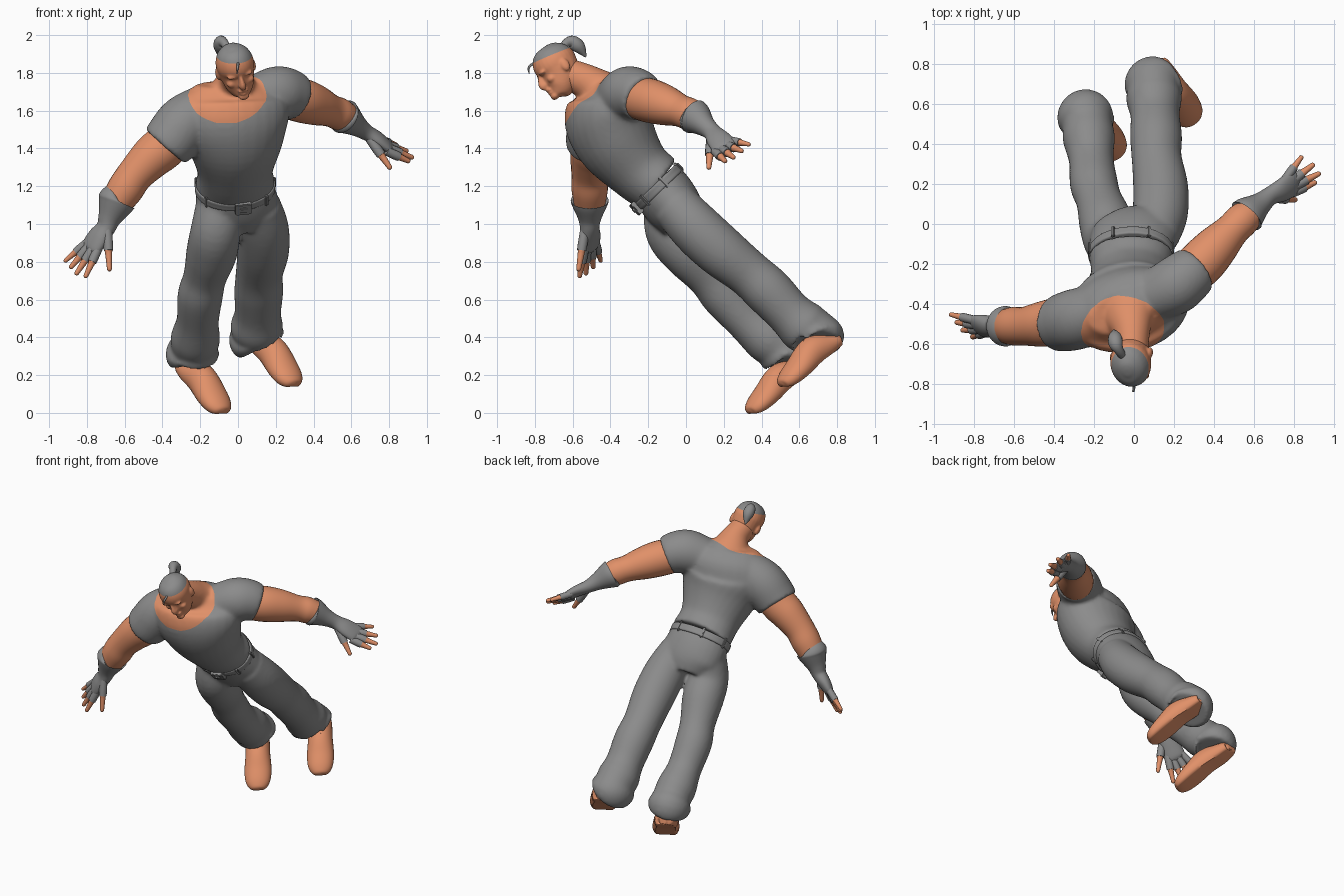
import bpy, bmesh
from math import sin, cos, pi
from mathutils import Vector, Matrix

old = bpy.data.objects.get("Cube")
if old:
    bpy.data.objects.remove(old, do_unlink=True)

def material(name, rgb):
    mat = bpy.data.materials.new(name)
    mat.use_nodes = True
    mat.diffuse_color = (*rgb, 1)
    mat.node_tree.nodes["Principled BSDF"].inputs["Base Color"].default_value = (*rgb, 1)
    return mat

cloth = material("grey cloth", (.26, .26, .26))
skin = material("warm skin", (.75, .28, .14))
made = []

def loft(bm, rings, side, side_end=None, flat=-1, steps=5, segs=28):
    """Skin smooth elliptical rings (x, y, z, half width, half depth)."""
    side, side_end = Vector(side), Vector(side_end or side)
    keys = [Vector(r) for r in rings]
    keys = [keys[0] * 2 - keys[1]] + keys + [keys[-1] * 2 - keys[-2]]
    path = []
    for a, b, c, d in zip(keys, keys[1:], keys[2:], keys[3:]):
        for t in (i / steps for i in range(steps)):
            path.append((b * 2 + (c - a) * t + (a * 2 - b * 5 + c * 4 - d) * t * t
                         + (b * 3 - a - c * 3 + d) * t ** 3) / 2)
    path.append(keys[-2])
    centres = [Vector(p[:3]) for p in path]
    last = len(path) - 1
    loops = []
    for i, (p, centre) in enumerate(zip(path, centres)):
        along = (centres[min(i + 1, last)] - centres[max(i - 1, 0)]).normalized()
        s = side.lerp(side_end, i / last)
        s = (s - along * s.dot(along)).normalized()
        f = along.cross(s)
        turns = [2 * pi * k / segs for k in range(segs)]
        loops.append([bm.verts.new(centre + s * p[3] * cos(a) + f * p[4] * max(sin(a), flat)) for a in turns])
    for low, high in zip(loops, loops[1:]):
        for k in range(segs):
            n = (k + 1) % segs
            bm.faces.new((low[k], low[n], high[n], high[k]))
    bm.faces.new(loops[0])
    bm.faces.new(loops[-1])

def make(name, bm, *mats):
    bmesh.ops.recalc_face_normals(bm, faces=bm.faces)
    mesh = bpy.data.meshes.new(name)
    bm.to_mesh(mesh)
    bm.free()
    obj = bpy.data.objects.new(name, mesh)
    bpy.context.collection.objects.link(obj)
    for mat in mats:
        mesh.materials.append(mat)
    made.append(obj)
    return obj

def part(name, mat, rings, side, **options):
    bm = bmesh.new()
    loft(bm, rings, side, **options)
    return make(name, bm, mat)

def round_rings(rings):
    return [(*r, r[3]) for r in rings]

def fuse(obj, voxel, softness, *mats):
    """Blend overlapping volumes into one smooth skin and return it for editing."""
    remesh = obj.modifiers.new("blend", "REMESH")
    remesh.mode = "VOXEL"
    remesh.voxel_size = voxel
    obj.modifiers.new("soften", "SMOOTH").iterations = softness
    graph = bpy.context.evaluated_depsgraph_get()
    obj.data = bpy.data.meshes.new_from_object(obj.evaluated_get(graph))
    obj.modifiers.clear()
    obj.data.materials.clear()
    for mat in mats:
        obj.data.materials.append(mat)
    bm = bmesh.new()
    bm.from_mesh(obj.data)
    return bm

hip_side, chest_side, up = (1, .1, 0), Vector((.93, .31, .2)).normalized(), (0, 0, 1)

# Shirt and neck: torso and both sleeves, with a scooped neckline showing skin
bm = bmesh.new()
loft(bm, [(-.015, -.15, 1.21, .212, .162), (-.015, -.25, 1.29, .202, .174), (-.015, -.36, 1.43, .257, .215),
          (-.025, -.415, 1.56, .305, .225), (-.03, -.415, 1.66, .29, .185), (-.03, -.43, 1.745, .2, .11)],
     hip_side, side_end=chest_side)
loft(bm, round_rings([(.1, -.36, 1.66, .13), (.2, -.31, 1.69, .144), (.26, -.265, 1.688, .138),
                      (.31, -.225, 1.665, .126)]), up)
loft(bm, round_rings([(-.13, -.43, 1.63, .13), (-.27, -.47, 1.54, .152), (-.35, -.49, 1.45, .147),
                      (-.385, -.49, 1.41, .14)]), up)
loft(bm, [(-.03, -.4, 1.66, .18, .13), (-.02, -.48, 1.72, .125, .108), (-.01, -.55, 1.765, .09, .09),
          (-.01, -.65, 1.8, .08, .085)], chest_side)
shirt = make("shirt_and_neck", bm)
bm = fuse(shirt, .011, 14, cloth, skin)
for face in bm.faces:
    centre = face.calc_center_median()
    offset = centre - Vector((-.055, -.54, 1.7))
    offset -= chest_side * offset.dot(chest_side) * .08
    on_neck = (centre - Vector((-.01, -.61, 1.8))).length < .13
    face.material_index = int(on_neck or offset.length < .195)
hem = {}
for edge in bm.edges:
    if len({f.material_index for f in edge.link_faces}) == 2:
        for a, b in (edge.verts, reversed(edge.verts)):
            hem.setdefault(a, []).append(b)
for _ in range(6):
    moved = {v: (v.co + sum((n.co for n in near), Vector()) / len(near)) / 2 for v, near in hem.items()}
    for v, co in moved.items():
        v.co = co
bm.to_mesh(shirt.data)

# Trousers: hips and two loose legs with bunched cuffs
bm = bmesh.new()
loft(bm, [(-.015, -.16, 1.22, .2, .15), (-.01, -.1, 1.14, .215, .155), (.005, -.05, 1.07, .212, .146),
          (.01, -.01, 1.0, .16, .12)], hip_side)
loft(bm, round_rings([(.1, -.06, 1.1, .125), (.13, .05, .98, .138), (.133, .18, .86, .138),
                      (.113, .33, .74, .125), (.11, .435, .645, .13), (.105, .545, .53, .123),
                      (.1, .62, .46, .139), (.098, .67, .425, .133), (.1, .69, .395, .15),
                      (.122, .695, .36, .13)]), hip_side)
loft(bm, round_rings([(-.1, -.1, 1.09, .125), (-.12, -.08, .955, .133), (-.14, .01, .845, .135),
                      (-.175, .12, .72, .115), (-.2, .2, .62, .12), (-.213, .32, .49, .112),
                      (-.225, .425, .4, .13), (-.232, .495, .345, .126), (-.24, .53, .31, .144),
                      (-.23, .535, .265, .125)]), hip_side)
trousers = make("trousers", bm)
fuse(trousers, .011, 12, cloth).free()

# Belt, buckle and loops around the waist
waist, axis = Vector((-.015, -.145, 1.195)), Vector((0, -.69, .72))
across, depth = Vector((1, 0, 0)), Vector((0, -.72, -.69))
part("belt", cloth, [(*(waist + axis * h), .208 + grow, .158 + grow) for h, grow in
                     ((-.026, -.015), (-.022, .004), (0, .006), (.022, .004), (.026, -.015))], hip_side)

def plate(name, angle, width, height, thick):
    out = (across * sin(angle) * .16 + depth * cos(angle) * .21).normalized()
    frame = Matrix((axis.cross(out), out, axis)).transposed().to_4x4()
    frame.translation = waist + across * sin(angle) * .212 + depth * cos(angle) * .163
    box = bmesh.new()
    bmesh.ops.create_cube(box, size=1, matrix=frame @ Matrix.Diagonal((width, thick, height, 1)))
    bmesh.ops.bevel(box, geom=box.edges[:], offset=.004, segments=2, affect="EDGES")
    make(name, box, cloth)

plate("buckle", .2, .085, .075, .035)
plate("buckle_tongue", .2, .04, .03, .05)
for i, angle in enumerate((-2.7, -1.8, -.8, .9, 1.8, 2.7)):
    plate(f"belt_loop_{i}", angle, .018, .07, .016)

# Feet: one shape, flat underneath, placed twice
foot = [(.11, .795, .395, .03, .025), (.115, .775, .39, .065, .045), (.15, .715, .36, .078, .068),
        (.2, .645, .32, .08, .085), (.25, .575, .24, .088, .068), (.285, .522, .185, .078, .052),
        (.305, .492, .158, .05, .032), (.311, .484, .15, .012, .01)]
for name, shift in (("left_foot", (-.013, .022, -.003)), ("right_foot", (-.39, -.148, -.146))):
    part(name, skin, [(*(Vector(r[:3]) + Vector(shift)), *r[3:]) for r in foot], (.86, .5, 0), flat=-.6)

# Arms, fingerless gloves and fingers
def arm(name, limb, glove, palm_side, fingers):
    part(name + "_arm", skin, round_rings(limb), up)
    part(name + "_glove", cloth, glove, palm_side)
    for i, (base, tip, r) in enumerate(fingers):
        base, tip = Vector(base), Vector(tip)
        for label, mat, shape in (("finger", skin, ((.2, 1), (.42, 1), (.5, .9), (.8, .7), (.95, .6), (1, .25))),
                                  ("glove_finger", cloth, ((-.25, 1.2), (.2, 1.25), (.42, 1.2)))):
            rings = round_rings([(*base.lerp(tip, t), r * k) for t, k in shape])
            part(f"{name}_{label}_{i}", mat, rings, palm_side, segs=12, steps=3)

arm("left", [(.24, -.28, 1.67, .105), (.33, -.2, 1.655, .117), (.41, -.115, 1.63, .108),
             (.49, -.03, 1.6, .086), (.54, .02, 1.58, .086), (.6, .07, 1.55, .07)],
    [(.555, .035, 1.575, .07, .07), (.56, .04, 1.57, .092, .092), (.575, .055, 1.56, .087, .087),
     (.63, .1, 1.52, .058, .058), (.68, .14, 1.485, .048, .042), (.74, .17, 1.45, .062, .036),
     (.79, .2, 1.415, .066, .028), (.815, .21, 1.4, .05, .018)],
    (-.35, .75, .55),
    [((.72, .13, 1.42), (.81, .12, 1.29), .021), ((.81, .165, 1.375), (.91, .21, 1.33), .02),
     ((.81, .195, 1.395), (.93, .255, 1.35), .02), ((.795, .22, 1.415), (.9, .3, 1.385), .02),
     ((.77, .245, 1.44), (.84, .34, 1.42), .018)])
arm("right", [(-.3, -.48, 1.51, .12), (-.39, -.49, 1.41, .12), (-.46, -.5, 1.35, .113),
              (-.545, -.51, 1.26, .097), (-.6, -.51, 1.18, .096), (-.66, -.51, 1.09, .08)],
    [(-.635, -.51, 1.13, .08, .08), (-.64, -.51, 1.125, .1, .1), (-.65, -.51, 1.1, .093, .093),
     (-.68, -.51, 1.03, .062, .062), (-.7, -.51, .98, .054, .048), (-.74, -.51, .93, .068, .042),
     (-.775, -.51, .88, .068, .032), (-.79, -.51, .86, .05, .02)],
    (.7, -.7, -.2),
    [((-.69, -.54, .94), (-.68, -.57, .75), .021), ((-.745, -.54, .86), (-.81, -.565, .715), .02),
     ((-.775, -.525, .86), (-.86, -.53, .73), .02), ((-.8, -.5, .87), (-.89, -.49, .765), .02),
     ((-.815, -.475, .89), (-.92, -.45, .8), .018)])

# Head, modelled upright and set in its own tilted frame
crown, back = Vector((-.17, -.5, .85)).normalized(), Vector((-.25, .83, .5))
back = (back - crown * back.dot(crown)).normalized()
head_frame = Matrix((back.cross(crown), back, crown)).transposed().to_4x4()
head_frame.translation = (-.01, -.675, 1.818)
bm = bmesh.new()
loft(bm, [(0, -.07, -.13, .02, .02), (0, -.065, -.12, .042, .045), (0, -.04, -.09, .07, .075),
          (0, -.012, -.04, .087, .1), (0, 0, 0, .096, .111), (0, 0, .05, .101, .118),
          (0, .003, .1, .084, .099), (0, .005, .13, .052, .062), (0, .005, .143, .015, .02)], (1, 0, 0))
loft(bm, [(0, -.09, .02, .012, .02), (0, -.108, -.015, .014, .025), (0, -.113, -.04, .02, .027),
          (0, -.1, -.055, .014, .02)], (1, 0, 0), segs=12)

def blob(place, size):
    shape = Matrix.Translation(place) @ Matrix.Diagonal((*size, 1))
    bmesh.ops.create_uvsphere(bm, u_segments=16, v_segments=10, radius=1, matrix=shape)

for m in (1, -1):
    blob((m * .097, .02, -.01), (.014, .024, .036))  # ear
    blob((m * .036, -.094, .018), (.036, .02, .013))  # brow
    blob((m * .048, -.07, -.035), (.028, .025, .022))  # cheek
blob((0, -.1, -.076), (.03, .018, .008))  # upper lip
blob((0, -.098, -.094), (.026, .018, .008))  # lower lip
blob((0, -.09, -.117), (.03, .024, .02))  # chin
head = make("head", bm)
bm = fuse(head, .006, 7, skin, cloth)
edge_point, edge_normal = Vector((0, 0, .083)), Vector((.15, .1, 1))
bmesh.ops.bisect_plane(bm, geom=bm.verts[:] + bm.edges[:] + bm.faces[:], plane_co=edge_point, plane_no=edge_normal)
for face in bm.faces:
    face.material_index = int((face.calc_center_median() - edge_point).dot(edge_normal) > 0)
bm.transform(head_frame)
bm.to_mesh(head.data)

# Tied-back hair and a loose front strand
part("ponytail", cloth, round_rings([(-.055, -.66, 1.93, .02), (-.075, -.63, 1.96, .024), (-.09, -.6, 1.963, .035),
                                     (-.095, -.565, 1.935, .034), (-.1, -.53, 1.885, .005)]), hip_side, segs=14)
part("front_strand", cloth, round_rings([(0, -.77, 1.87, .008), (0, -.815, 1.845, .007), (-.003, -.833, 1.825, .006),
                                         (-.005, -.83, 1.795, .002)]), hip_side, segs=8)

bpy.ops.object.select_all(action="DESELECT")
for obj in made:
    obj.select_set(True)
bpy.context.view_layer.objects.active = made[0]
bpy.ops.object.shade_smooth_by_angle(angle=.9)
